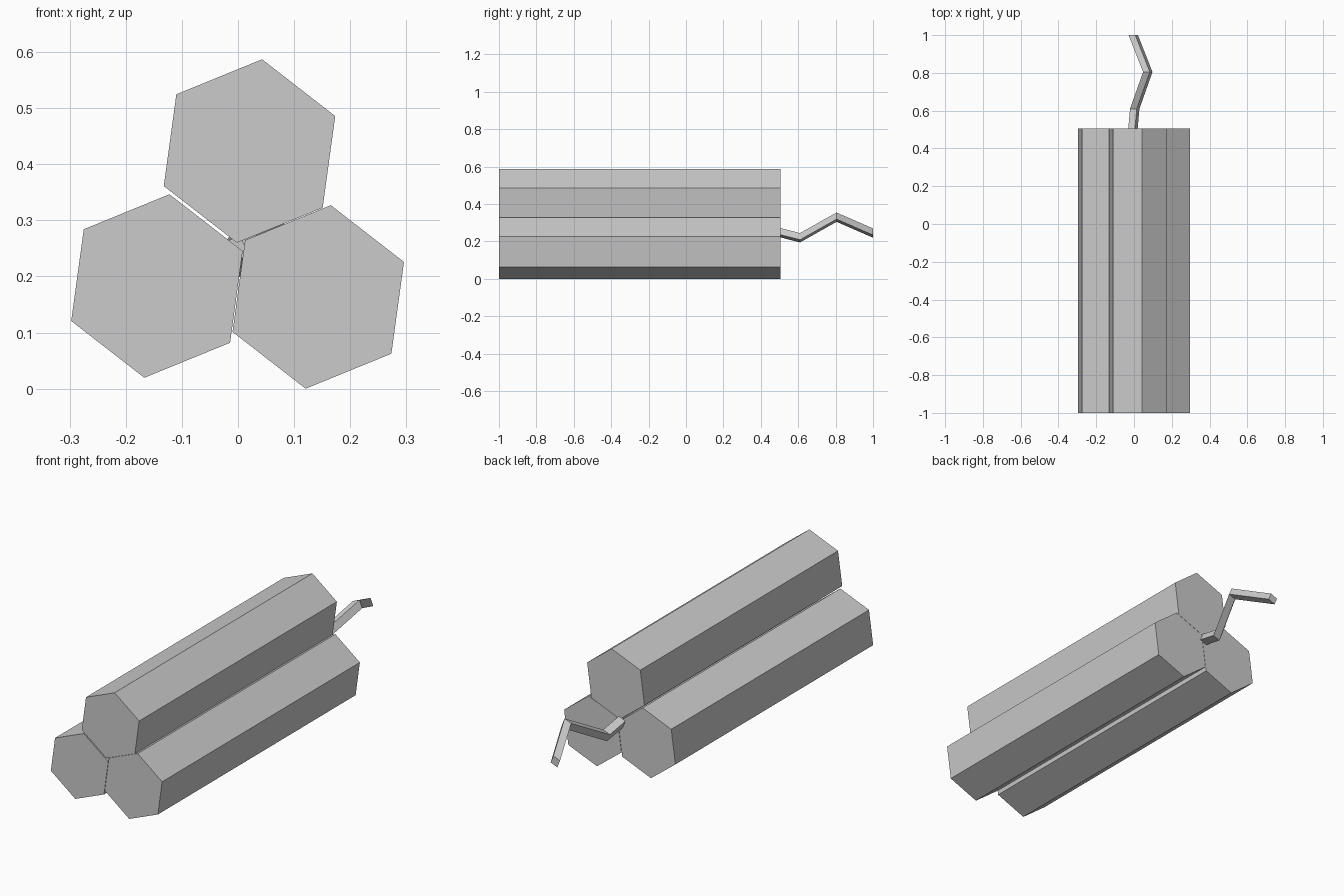
import bpy, bmesh, math

cube = bpy.data.objects.get("Cube")
if cube:
    bpy.data.objects.remove(cube, do_unlink=True)

grey = bpy.data.materials.new("plain_grey")
grey.use_nodes = True
grey.diffuse_color = (0.6, 0.6, 0.6, 1)
grey.node_tree.nodes["Principled BSDF"].inputs["Base Color"].default_value = (0.6, 0.6, 0.6, 1)


def sweep(name, sides, radius, turn, path):
    """Capped flat-sided tube whose cross-sections all stay square to y."""
    bm = bmesh.new()
    rings = []
    for x, y, z in path:
        ring = []
        for i in range(sides):
            a = math.radians(turn) + math.tau * i / sides
            ring.append(bm.verts.new((x + radius * math.cos(a), y, z + radius * math.sin(a))))
        rings.append(ring)
    for a, b in zip(rings, rings[1:]):
        for i in range(sides):
            j = (i + 1) % sides
            bm.faces.new((a[i], a[j], b[j], b[i]))
    bm.faces.new(rings[0])
    bm.faces.new(rings[-1])
    bmesh.ops.recalc_face_normals(bm, faces=bm.faces)
    mesh = bpy.data.meshes.new(name)
    bm.to_mesh(mesh)
    bm.free()
    mesh.materials.append(grey)
    obj = bpy.data.objects.new(name, mesh)
    bpy.context.collection.objects.link(obj)
    return obj


# Three bundled hexagonal sticks
for name, x, z in (("top_stick", 0.0205, 0.4235),
                   ("right_stick", -0.1445, 0.183),
                   ("left_stick", 0.143, 0.1635)):
    sweep(name, 6, 0.165, 82.2, [(x, -1, z), (x, 0.505, z)])

# Crooked square fuse at the back
sweep("fuse", 4, 0.027, 67.2,
      [(-0.006, 0.5, 0.248), (0.004, 0.61, 0.22), (0.073, 0.805, 0.33), (-0.004, 1, 0.245)])
